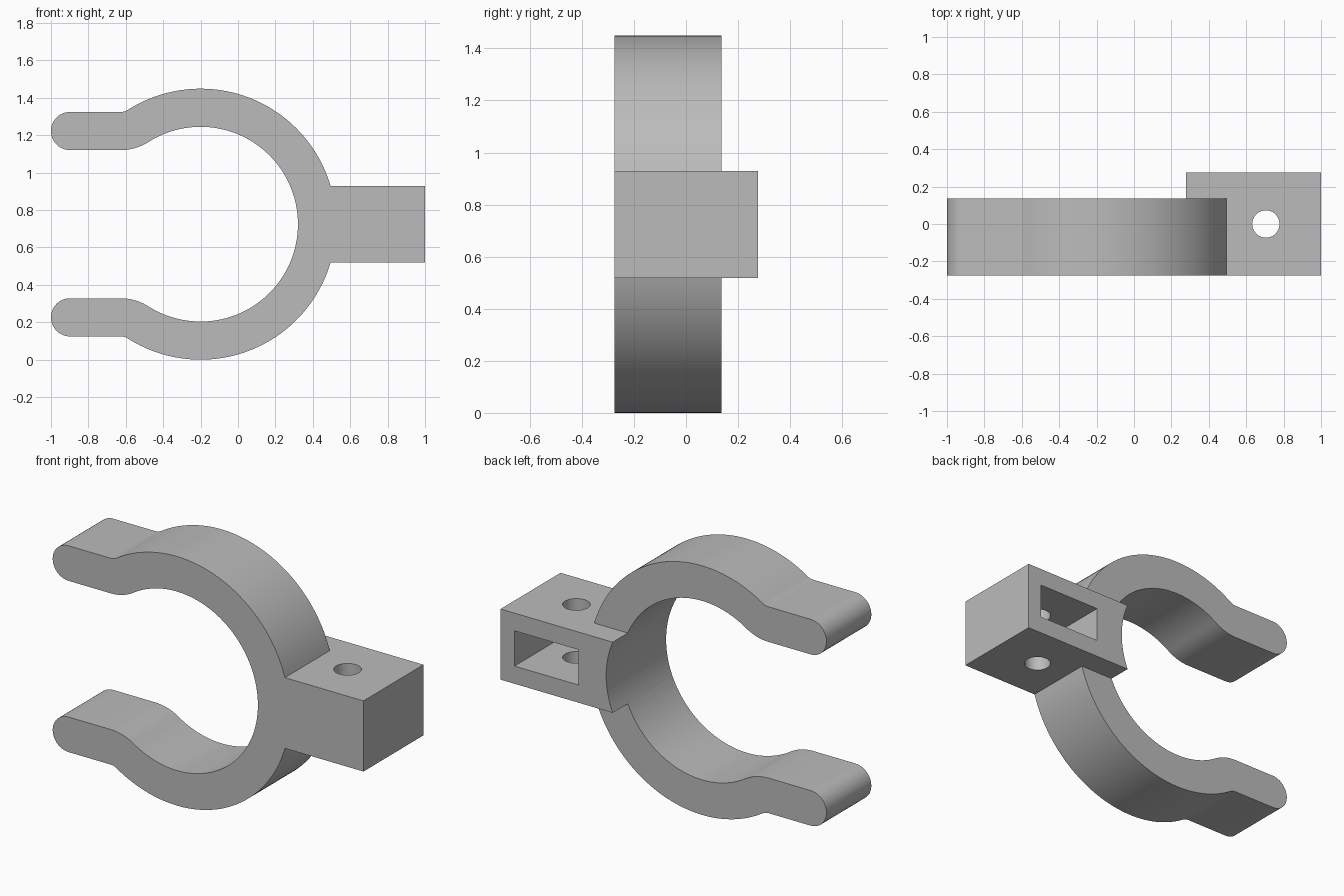
import bpy, bmesh
from math import asin, atan2, cos, sin, pi, radians, hypot
from mathutils import Vector

cube = bpy.data.objects.get("Cube")
if cube:
    bpy.data.objects.remove(cube, do_unlink=True)

# Main dimensions
CX, CZ = -0.2, 0.7245            # ring centre
R_OUT, R_IN = 0.7245, 0.5205
WALL = R_OUT - R_IN
FRONT, ARM_BACK, BLOCK_BACK = -0.275, 0.137, 0.276
HALF = 0.2055                    # half height of the block
ARM_TOP = 0.6                    # top of a prong above the ring centre
FILLET = 0.07

grey = bpy.data.materials.new("grey plastic")
grey.use_nodes = True
colour = (0.5, 0.5, 0.5, 1)
grey.diffuse_color = colour
grey.node_tree.nodes["Principled BSDF"].inputs["Base Color"].default_value = colour


def arc(cx, cz, r, start, end, steps):
    angles = [start + (end - start) * i / steps for i in range(steps + 1)]
    return [(cx + r * cos(a), cz + r * sin(a)) for a in angles]


def prism(name, outline, y0, y1):
    """Extrude an x-z outline from y0 to y1."""
    bm = bmesh.new()
    face = bm.faces.new([bm.verts.new((x, y0, z)) for x, z in outline])
    new = bmesh.ops.extrude_face_region(bm, geom=[face], use_keep_orig=True)["geom"]
    verts = [v for v in new if isinstance(v, bmesh.types.BMVert)]
    bmesh.ops.translate(bm, verts=verts, vec=(0, y1 - y0, 0))
    bmesh.ops.recalc_face_normals(bm, faces=bm.faces)
    mesh = bpy.data.meshes.new(name)
    bm.to_mesh(mesh)
    bm.free()
    ob = bpy.data.objects.new(name, mesh)
    bpy.context.collection.objects.link(ob)
    mesh.materials.append(grey)
    return ob


def activate(ob):
    bpy.ops.object.select_all(action='DESELECT')
    ob.select_set(True)
    bpy.context.view_layer.objects.active = ob


def cut(ob, cutter):
    cutter.hide_render = True
    mod = ob.modifiers.new("cut", 'BOOLEAN')
    mod.operation, mod.solver, mod.object = 'DIFFERENCE', 'EXACT', cutter
    activate(ob)
    bpy.ops.object.modifier_apply(modifier=mod.name)
    bpy.data.objects.remove(cutter, do_unlink=True)


# Arm outline relative to the ring centre: half ring, bend, rounded prong
bend_z = ARM_TOP + FILLET
bend_x = -((R_OUT + FILLET) ** 2 - bend_z ** 2) ** 0.5
bend = atan2(bend_z, bend_x)
in_start, out_start = asin(HALF / R_IN), asin(HALF / R_OUT)
tip_r = WALL / 2
tip_x = -1 - CX + tip_r
arm = arc(0, 0, R_IN, in_start, bend, 40)
arm += arc(bend_x, bend_z, FILLET + WALL, bend - pi, -pi / 2, 10)[1:]
arm += arc(tip_x, ARM_TOP - tip_r, tip_r, -pi / 2, -3 * pi / 2, 24)
arm += arc(bend_x, bend_z, FILLET, -pi / 2, bend - pi, 8)
arm += arc(0, 0, R_OUT, bend, out_start, 48)[1:]

parts = [prism(name, [(CX + x, CZ + side * z) for x, z in arm], FRONT, ARM_BACK)
         for name, side in (("upper_arm", 1), ("lower_arm", -1))]

# Mounting block with a concave end flush with the bore
block_outline = arc(CX, CZ, R_IN, -in_start, in_start, 16)
block_outline += [(1, CZ + HALF), (1, CZ - HALF)]
block = prism("mounting_block", block_outline, FRONT, BLOCK_BACK)
parts.append(block)

# Pocket open at the back
pocket = [(0.5, CZ - 0.1025), (0.91, CZ - 0.1025), (0.91, CZ + 0.1025), (0.5, CZ + 0.1025)]
cut(block, prism("pocket_cutter", pocket, -0.205, 0.4))

# Vertical screw hole
bpy.ops.mesh.primitive_cylinder_add(vertices=48, radius=0.073, depth=1, location=(0.705, 0, CZ))
hole = bpy.context.object
hole.name = "hole_cutter"
hole.data.materials.append(grey)
cut(block, hole)

for ob in parts:
    activate(ob)
    bpy.ops.object.shade_smooth_by_angle(angle=radians(30))
